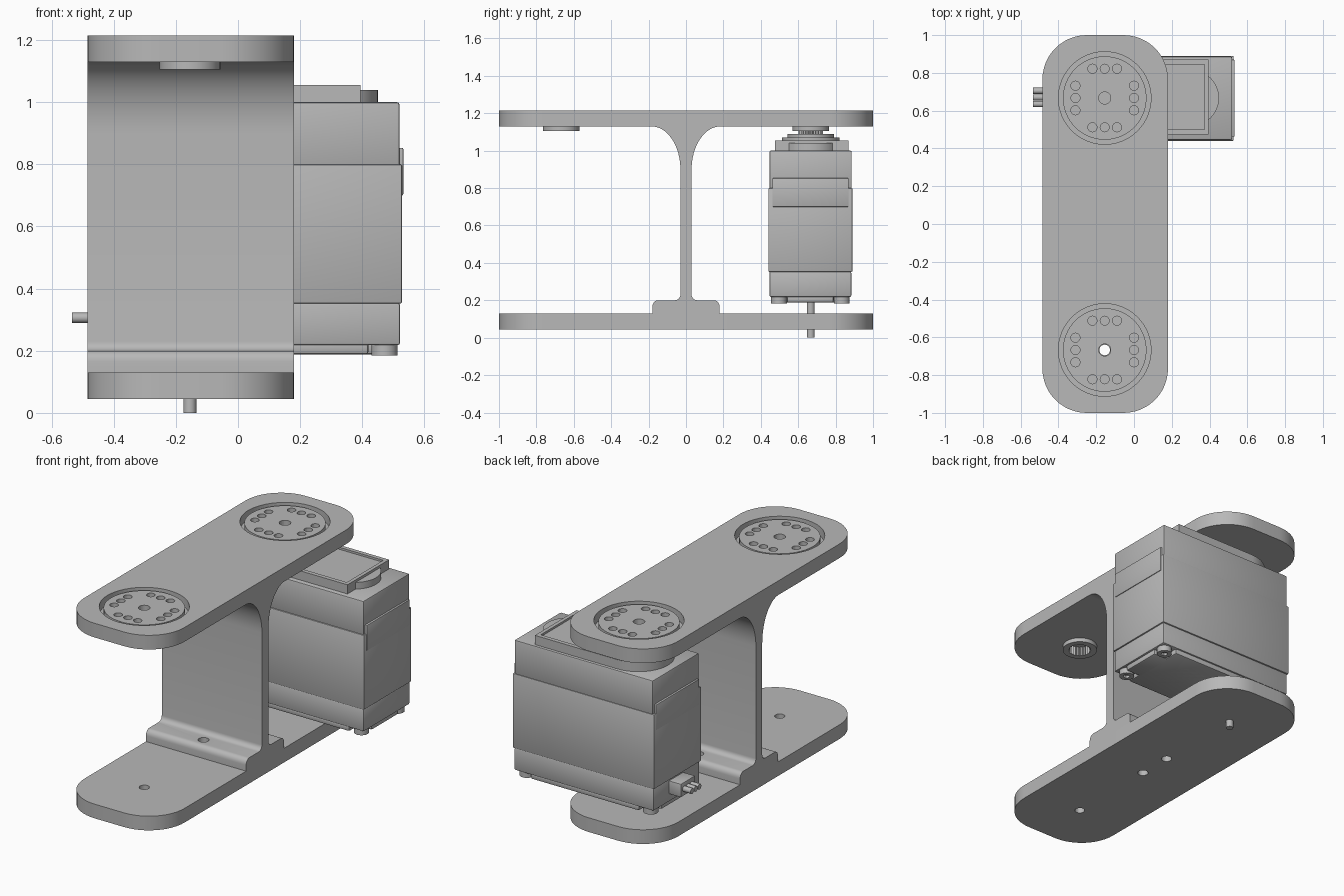
import bpy, bmesh
from math import sin, cos, pi, radians

cube = bpy.data.objects.get("Cube")
if cube:
    bpy.data.objects.remove(cube, do_unlink=True)

grey = bpy.data.materials.new("plain_grey")
grey.use_nodes = True
COLOUR = (0.48, 0.48, 0.48, 1)
grey.diffuse_color = COLOUR
grey.node_tree.nodes["Principled BSDF"].inputs["Base Color"].default_value = COLOUR

AX, AY = -0.155, 0.667          # horn axis
X0, X1 = -0.485, 0.18           # bracket sides


def make(name, bm, smooth=True):
    bmesh.ops.recalc_face_normals(bm, faces=bm.faces)
    mesh = bpy.data.meshes.new(name)
    bm.to_mesh(mesh)
    bm.free()
    obj = bpy.data.objects.new(name, mesh)
    bpy.context.collection.objects.link(obj)
    mesh.materials.append(grey)
    if smooth:
        shade(obj)
    return obj


def activate(obj):
    bpy.ops.object.select_all(action='DESELECT')
    obj.select_set(True)
    bpy.context.view_layer.objects.active = obj


def shade(obj):
    activate(obj)
    bpy.ops.object.shade_smooth_by_angle(angle=radians(30))


def add_prism(bm, points, low, high, axis="z"):
    """Extrude a closed 2D outline along z, or a (y, z) outline along x."""
    place = (lambda p, h: (p[0], p[1], h)) if axis == "z" else (lambda p, h: (h, p[0], p[1]))
    a = [bm.verts.new(place(p, low)) for p in points]
    b = [bm.verts.new(place(p, high)) for p in points]
    bm.faces.new(a[::-1])
    bm.faces.new(b)
    for i in range(len(a)):
        j = (i + 1) % len(a)
        bm.faces.new((a[i], a[j], b[j], b[i]))


def arc(cx, cy, rx, ry, start, end, n=12):
    return [(cx + rx * cos(radians(start + (end - start) * i / n)),
             cy + ry * sin(radians(start + (end - start) * i / n))) for i in range(n + 1)]


def circle(x, y, r, n=48):
    return arc(x, y, r, r, 0, 360, n)[:-1]


def star(x, y, r, teeth=24):
    return [(x + (r if i % 2 else r * 0.88) * cos(pi * i / teeth),
             y + (r if i % 2 else r * 0.88) * sin(pi * i / teeth)) for i in range(2 * teeth)]


def rounded(x0, x1, y0, y1, r):
    return (arc(x1 - r, y1 - r, r, r, 0, 90) + arc(x0 + r, y1 - r, r, r, 90, 180)
            + arc(x0 + r, y0 + r, r, r, 180, 270) + arc(x1 - r, y0 + r, r, r, 270, 360))


def prism(name, outline, low, high, axis="z"):
    bm = bmesh.new()
    add_prism(bm, outline, low, high, axis)
    return make(name, bm)


def box(name, x, y, z, bevel=0.0):
    bm = bmesh.new()
    add_prism(bm, [(x[0], y[0]), (x[1], y[0]), (x[1], y[1]), (x[0], y[1])], *z)
    if bevel:
        bmesh.ops.bevel(bm, geom=bm.edges[:], offset=bevel, segments=2, affect='EDGES', profile=0.5)
    return make(name, bm)


def cut(obj, *solids):
    """Subtract (outline, low, high) prisms that do not overlap each other."""
    bm = bmesh.new()
    for solid in solids:
        add_prism(bm, *solid)
    cutter = make("cutter", bm, False)
    cutter.hide_render = True
    mod = obj.modifiers.new("cut", 'BOOLEAN')
    mod.object = cutter
    mod.solver = 'EXACT'
    activate(obj)
    bpy.ops.object.modifier_apply(modifier=mod.name)
    bpy.data.objects.remove(cutter, do_unlink=True)
    shade(obj)


# Bracket plates
plate = rounded(X0, X1, -1, 1, 0.235)
top_plate = prism("top_plate", plate, 1.13, 1.215)
cut(top_plate, *[(circle(AX, s * AY, 0.245, 64), 1.16, 1.3) for s in (-1, 1)])
cut(top_plate, *[(circle(AX, s * AY, 0.08), 1.0, 1.3) for s in (-1, 1)])
bottom_plate = prism("bottom_plate", plate, 0.045, 0.13)
bolt_holes = [(circle(AX, s * 0.105, 0.03, 24), 0, 0.3) for s in (-1, 1)]
cut(bottom_plate, (circle(AX, -AY, 0.028, 24), 0, 0.3), *bolt_holes)

# Web with flared top and stepped foot, mirrored about its middle
half = ([(0.18, 0.13)] + arc(0.15, 0.165, 0.03, 0.035, 0, 90, 6)
        + arc(0.06, 0.23, 0.03, 0.03, 270, 180, 6)
        + arc(0.185, 0.9, 0.155, 0.23, 180, 90, 16))
web = prism("web", half + [(-y, z) for y, z in reversed(half)], X0, X1, "x")
cut(web, *bolt_holes)

# Horn discs with hubs set into the top plate
for side, label in ((-1, "front"), (1, "back")):
    y = side * AY
    disc = prism(label + "_horn_disc", circle(AX, y, 0.221, 64), 1.16, 1.207)
    holes = [(circle(AX, y, 0.032, 24), 1.1, 1.3)]
    for step in (-0.065, 0, 0.065):
        for reach in (-0.155, 0.155):
            holes.append((circle(AX + step, y + reach, 0.024, 20), 1.172, 1.3))
            holes.append((circle(AX + reach, y + step, 0.024, 20), 1.172, 1.3))
    cut(disc, *holes)
    hub = prism(label + "_horn_hub", circle(AX, y, 0.098), 1.105, 1.16)
    cut(hub, (star(AX, y, 0.066), 1.0, 1.3))

# Servo case
box("servo_upper_case", (-0.4, 0.52), (0.446, 0.886), (0.78, 1.0), 0.008)
box("servo_middle_case", (-0.41, 0.528), (0.44, 0.89), (0.352, 0.80), 0.006)
box("servo_end_tabs", (-0.412, 0.532), (0.462, 0.87), (0.70, 0.853), 0.004)
box("servo_lower_case", (-0.403, 0.522), (0.446, 0.884), (0.218, 0.354), 0.008)

# Servo base, notched at its corners for the screws
box("servo_base_long", (-0.39, 0.51), (0.54, 0.79), (0.188, 0.23), 0.01)
box("servo_base_wide", (-0.30, 0.42), (0.455, 0.875), (0.188, 0.23), 0.01)
for x in (-0.35, 0.472):
    for y in (0.497, 0.833):
        screw = prism("servo_screw", circle(x, y, 0.042, 24), 0.184, 0.225)
        cut(screw, (circle(x, y, 0.02, 6), 0.1, 0.2))

# Raised cover on the servo with a sunken label area
cover_y = (0.475, 0.87)
cover = box("servo_cover", (AX, 0.394), cover_y, (0.995, 1.055))
cut(cover, ([(0.03, 0.5), (0.372, 0.5), (0.372, 0.845), (0.03, 0.845)], 1.043, 1.2))
prism("servo_cover_end", circle(AX, 0.6725, 0.197, 64), 0.995, 1.055)
prism("servo_cover_bulge", circle(0.302, AY, 0.148, 64), 0.995, 1.04)

# Output boss and splined shaft
prism("output_boss", circle(AX, AY, 0.155), 1.05, 1.07)
prism("output_collar", circle(AX, AY, 0.125), 1.07, 1.088)
prism("output_spline", star(AX, AY, 0.065), 1.08, 1.15)

# Pivot pin under the servo
prism("pivot_pin", circle(AX, AY, 0.021, 24), 0.0, 0.2)

# Cable outlet and three wires
box("cable_outlet", (-0.482, -0.40), (0.6, 0.737), (0.265, 0.345), 0.005)
for i in (-1, 0, 1):
    prism("wire", circle(0.67 + i * 0.035, 0.306, 0.0165, 16), -0.535, -0.47, "x")
